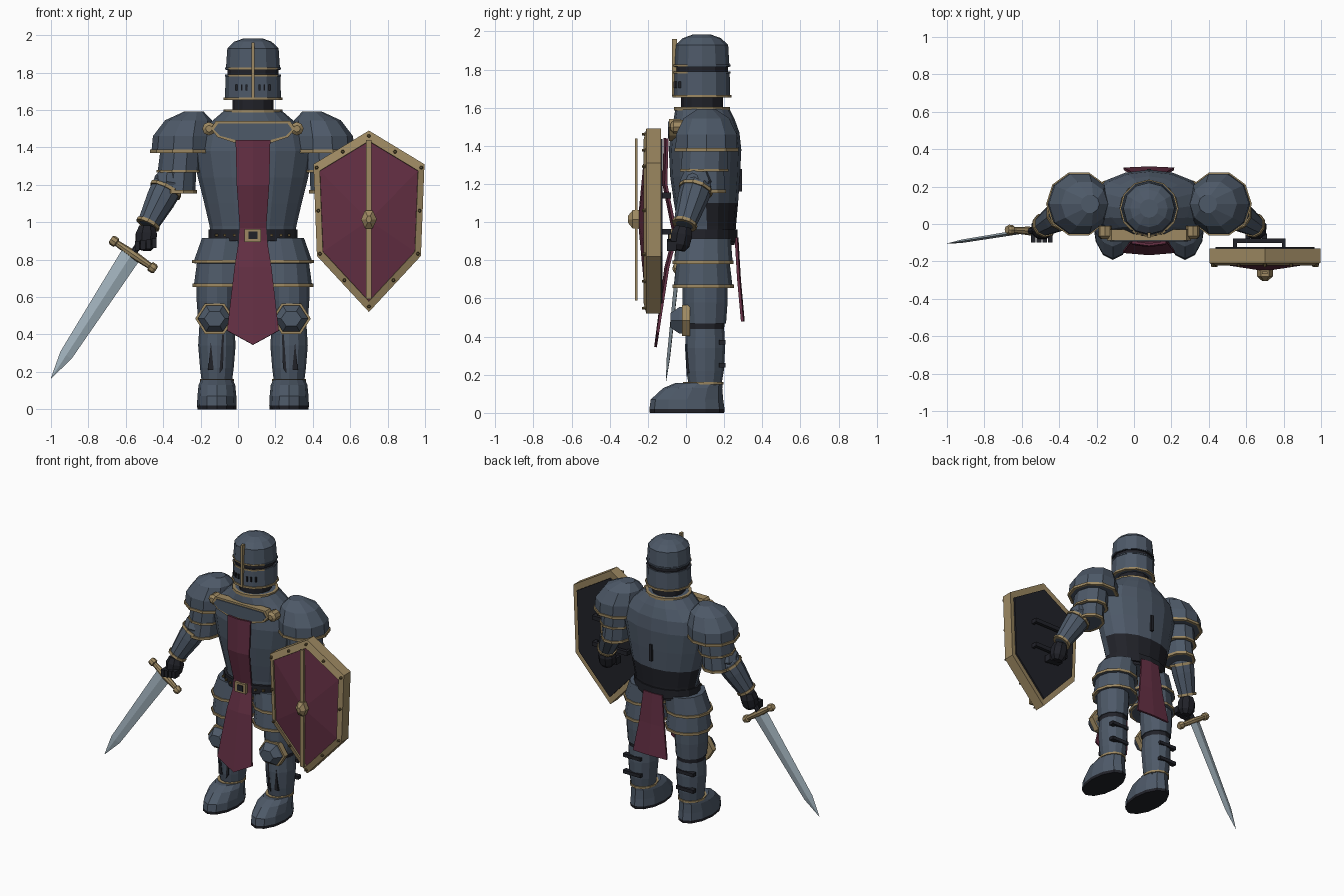
import bpy, bmesh, math
from mathutils import Vector, Matrix

if "Cube" in bpy.data.objects:
    bpy.data.objects.remove(bpy.data.objects["Cube"])

MID = 0.08  # x of the figure's plane of symmetry; parts are built relative to it


def make_mat(name, rgb):
    m = bpy.data.materials.new(name)
    m.use_nodes = True
    col = (*rgb, 1)
    m.diffuse_color = col
    m.node_tree.nodes["Principled BSDF"].inputs["Base Color"].default_value = col
    return m


STEEL = make_mat("blue steel", (.075, .1, .138))
GOLD = make_mat("old gold", (.34, .25, .122))
RED = make_mat("wine cloth", (.125, .028, .056))
DARK = make_mat("dark leather", (.015, .016, .022))
BLADE = make_mat("pale blade", (.36, .45, .51))
BRASS = make_mat("dark brass", (.12, .085, .035))


def finish(name, bm, mats, mirror=False, rule=None):
    bmesh.ops.recalc_face_normals(bm, faces=bm.faces)
    if rule:
        for f in bm.faces:
            f.material_index = int(rule(f.calc_center_median()))
    me = bpy.data.meshes.new(name)
    bm.to_mesh(me)
    bm.free()
    for m in mats:
        me.materials.append(m)
    ob = bpy.data.objects.new(name, me)
    ob.location.x = MID
    bpy.context.collection.objects.link(ob)
    if mirror:
        mod = ob.modifiers.new("Mirror", "MIRROR")
        mod.use_mirror_merge = False
    return ob


def loft(name, rings, mats, n=12, path=None, closed=False, mirror=False, rule=None):
    """Stack of ellipses (cx, cy, height, rx, ry), optionally aimed along a path."""
    bm = bmesh.new()
    frame = Matrix()
    if path:
        a, b = Vector(path[0]), Vector(path[1])
        frame = Matrix.Translation(a) @ (b - a).to_track_quat('Z', 'Y').to_matrix().to_4x4()
    loops = []
    for cx, cy, h, rx, ry in rings:
        angles = [math.tau * i / n for i in range(n)]
        loops.append([bm.verts.new(frame @ Vector((cx + rx * math.cos(t), cy + ry * math.sin(t), h)))
                      for t in angles])
    pairs = list(zip(loops, loops[1:]))
    if closed:
        pairs.append((loops[-1], loops[0]))
    else:
        bm.faces.new(loops[0])
        bm.faces.new(loops[-1])
    for lo, hi in pairs:
        for i in range(n):
            j = (i + 1) % n
            bm.faces.new((lo[i], lo[j], hi[j], hi[i]))
    return finish(name, bm, mats, mirror, rule)


def hoop(name, cx, cy, z, rx, ry, mats, h=.018, n=12, **kw):
    o, i = .007, -.012
    rings = [(cx, cy, z + s * h / 2, rx + d, ry + d) for s, d in ((-1, o), (1, o), (1, i), (-1, i))]
    return loft(name, rings, mats, n, closed=True, **kw)


def box(name, center, size, mat, mirror=False):
    bm = bmesh.new()
    bmesh.ops.create_cube(bm, size=1, matrix=Matrix.Translation(center) @ Matrix.Diagonal((*size, 1)))
    return finish(name, bm, [mat], mirror)


def plate(name, pts, front, back, mat, mirror=False):
    bm = bmesh.new()
    f = bm.faces.new([bm.verts.new((x, front, z)) for x, z in pts])
    new = bmesh.ops.extrude_face_region(bm, geom=[f])["geom"]
    bmesh.ops.translate(bm, vec=(0, back - front, 0), verts=[v for v in new if isinstance(v, bmesh.types.BMVert)])
    return finish(name, bm, [mat], mirror)


def cloth(name, rows, fold):
    """Hanging strip: rows of (height, half width, y, height of the middle)."""
    bm = bmesh.new()
    loops = [[bm.verts.new(p) for p in ((-w, y, z), (0, y + fold, zm), (w, y, z))] for z, w, y, zm in rows]
    for a, b in zip(loops, loops[1:]):
        for i in (0, 1):
            bm.faces.new((a[i], a[i + 1], b[i + 1], b[i]))
    ob = finish(name, bm, [RED])
    mod = ob.modifiers.new("Thickness", "SOLIDIFY")
    mod.thickness, mod.offset = .014, 0


# Torso, with the lower back left as dark padding
loft("torso", [(0, .11, .88, .22, .145), (0, .11, .98, .232, .152), (0, .105, 1.1, .26, .168),
               (0, .1, 1.24, .295, .183), (0, .1, 1.38, .322, .19), (0, .1, 1.47, .3, .18),
               (0, .095, 1.54, .22, .16), (0, .085, 1.6, .15, .14)], [STEEL, DARK], 16,
     rule=lambda c: c.z < 1.1 and c.y > .13)
box("back_buckle", (0, .283, 1.22), (.02, .022, .12), DARK)
hoop("collar_trim", 0, .085, 1.595, .15, .14, [GOLD], n=16)
loft("neck", [(0, .085, 1.56, .11, .11), (0, .085, 1.68, .11, .11)], [DARK])
gorget = [(-.2, 1.54), (.2, 1.54), (.225, 1.5), (.19, 1.455), (.1, 1.425), (-.1, 1.425), (-.19, 1.455), (-.225, 1.5)]
plate("gorget_trim", gorget, -.088, -.03, GOLD)
plate("gorget", [(x * .93, 1.485 + (z - 1.485) * .76) for x, z in gorget], -.094, -.04, STEEL)
loft("gorget_disk", [(0, 0, 0, .036, .036), (0, 0, .055, .036, .036), (0, 0, .07, .018, .018)], [GOLD], 8,
     path=((-.235, -.01, 1.5), (-.235, -.1, 1.5)), mirror=True)

# Helm
loft("helm", [(0, .083, 1.655, .15, .148), (0, .083, 1.79, .146, .146), (0, .083, 1.791, .136, .136),
              (0, .083, 1.814, .136, .136), (0, .083, 1.815, .145, .145), (0, .083, 1.93, .137, .138),
              (0, .083, 1.965, .1, .1), (0, .083, 1.983, .05, .05)], [STEEL, DARK],
     rule=lambda c: 1.789 < c.z < 1.816 and abs(c.y - .083) + abs(c.x) > .03)
hoop("helm_rim", 0, .083, 1.66, .15, .148, [GOLD], h=.014)
for name, z in (("visor_lower_trim", 1.785), ("visor_upper_trim", 1.821)):
    hoop(name, 0, .083, z, .143, .143, [STEEL, GOLD], h=.01, rule=lambda c: c.y < .04)
box("helm_bar", (0, -.06, 1.81), (.018, .028, .3), GOLD)
for i, x in enumerate((.035, .06, .088)):
    y = .083 - math.sqrt(.143 ** 2 - x * x)
    box(f"breath_slit_{i}", (x, y, 1.72), (.009, .018, .034), DARK, True)

# Belt and cloth
cloth("front_tabard", [(1.44, .092, -.098, 1.44), (1.2, .086, -.105, 1.2), (.97, .07, -.058, .97),
                       (.9, .075, -.058, .9), (.76, .098, -.095, .76), (.42, .138, -.148, .345)], -.012)
cloth("back_tabard", [(.92, .075, .262, .92), (.7, .1, .275, .7), (.48, .135, .295, .48)], .006)
hoop("belt", 0, .1, .93, .232, .163, [DARK], h=.062, n=16)
box("buckle", (0, -.075, .93), (.088, .03, .07), GOLD)
box("buckle_centre", (0, -.088, .93), (.046, .012, .042), DARK)
for i, x in enumerate((.1, .15, .195)):
    y = .1 - .165 * math.sqrt(1 - (x / .235) ** 2)
    box(f"belt_stud_{i}", (x, y, .93), (.014, .03, .014), BRASS, True)

# Hip plates, one skirt of two tiers for each leg
T = -.165
loft("hip_plates", [(T, .09, .655, .152, .155), (T, .09, .78, .135, .14), (T, .09, .781, .155, .155),
                    (T + .02, .095, .915, .128, .14)], [STEEL], mirror=True)
hoop("hip_trim_upper", T, .09, .79, .153, .153, [GOLD], mirror=True)
hoop("hip_trim_lower", T, .09, .664, .151, .154, [GOLD], mirror=True)

# Legs
L = -.193
loft("thigh", [(L, .1, .47, .1, .11), (L, .1, .58, .108, .118), (L, .1, .7, .108, .118)], [STEEL], mirror=True)
loft("knee_joint", [(L, .1, .4, .09, .098), (L, .1, .5, .096, .103)], [DARK], mirror=True)
loft("shin", [(L, .1, .14, .08, .085), (L, .1, .22, .09, .098), (L, .1, .34, .1, .105), (L, .1, .44, .094, .1)],
     [STEEL], mirror=True)
knee = ((-.205, .02, .485), (-.205, -.1, .485))
loft("knee_trim", [(0, 0, 0, .104, .094), (0, 0, .04, .104, .094)], [GOLD], 6, path=knee, mirror=True)
loft("knee_cop", [(0, 0, 0, .09, .08), (0, 0, .055, .09, .08), (0, 0, .1, .055, .045)], [STEEL], 6,
     path=knee, mirror=True)
plate("shin_notch_outer", [(-.24, .21), (-.21, .21), (-.225, .36)], .002, .03, DARK, True)
plate("shin_notch_inner", [(-.18, .19), (-.165, .4), (-.155, .4), (-.16, .22)], .002, .03, DARK, True)
for z in (.25, .37):
    box("calf_strap", (L - .02, .19, z), (.14, .035, .024), DARK, True)
hoop("ankle_trim", L, .09, .155, .084, .1, [GOLD], h=.014, mirror=True)
loft("boot", [(L, .005, 0, .104, .195), (L, .005, .02, .106, .197), (L, .005, .07, .104, .19),
              (L, .035, .13, .098, .155), (L, .07, .158, .084, .122)], [STEEL, DARK], mirror=True,
     rule=lambda c: c.z < .019)

# Shoulders and arms
loft("pauldron", [(-.375, .107, 1.375, .168, .17), (-.37, .107, 1.46, .165, .168),
                  (-.345, .107, 1.545, .125, .125), (-.315, .107, 1.593, .05, .05)], [STEEL], 10, mirror=True)
hoop("pauldron_trim", -.375, .107, 1.38, .168, .17, [GOLD], n=10, mirror=True)
loft("upper_arm_lames", [(-.405, .09, 1.155, .098, .12), (-.395, .095, 1.265, .09, .11),
                         (-.395, .095, 1.266, .115, .128), (-.385, .1, 1.385, .11, .125)], [STEEL], 10, mirror=True)
hoop("lame_trim_upper", -.395, .095, 1.272, .114, .127, [GOLD], n=10, mirror=True, h=.014)
hoop("lame_trim_lower", -.405, .09, 1.162, .098, .12, [GOLD], n=10, mirror=True)
loft("elbow_cop", [(0, 0, 0, .085, .085), (0, 0, .05, .08, .08), (0, 0, .085, .035, .035)], [STEEL], 8,
     path=((-.44, .06, 1.21), (-.56, .02, 1.23)), mirror=True)
fore = ((-.445, .065, 1.215), (-.566, -.01, .98))
loft("forearm", [(0, 0, -.03, .06, .06), (0, 0, .03, .084, .084), (0, 0, .11, .08, .08), (0, 0, .27, .058, .058)],
     [STEEL], 10, path=fore, mirror=True)
for name, h, r in (("vambrace_trim", .05, .084), ("cuff_trim", .262, .06)):
    hoop(name, 0, 0, h, r, r, [GOLD], n=10, path=fore, mirror=True)
loft("hand", [(0, 0, 0, .045, .045), (0, 0, .04, .062, .06), (0, 0, .095, .058, .055), (0, 0, .125, .035, .035)],
     [DARK], 8, path=((-.567, -.015, .975), (-.577, -.04, .84)), mirror=True)
for i in range(4):
    box(f"finger_{i}", (-.618 + i * .03, -.075, .875 + .004 * i), (.025, .05, .05), DARK, True)

# Sword
loft("blade", [(0, 0, 0, .012, .056), (0, 0, .66, .009, .036), (0, 0, .806, .001, .001)], [BLADE], 4,
     path=((-.643, -.035, .84), (-1.08, -.105, .165)))
g = .292
loft("crossguard", [(0, 0, 0, .02, .02), (0, 0, .012, .027, .027), (0, 0, .035, .027, .027), (0, 0, .04, .017, .017),
                    (0, 0, g / 2, .023, .023), (0, 0, g - .04, .017, .017), (0, 0, g - .035, .027, .027),
                    (0, 0, g - .012, .027, .027), (0, 0, g, .02, .02)], [GOLD], 8,
     path=((-.76, -.03, .91), (-.52, -.045, .745)))
loft("grip", [(0, 0, 0, .018, .018), (0, 0, .13, .018, .018)], [DARK], 8,
     path=((-.643, -.037, .83), (-.573, -.035, .94)))

# Shield: back board, gold rim and a low red pyramid
SX, SZ = .62, 1.01
outline = [(0, .48), (.297, .3), (.278, -.19), (0, -.49), (-.278, -.19), (-.297, .3)]


def shield():
    bm = bmesh.new()
    steps = [(.89, -.122, DARK), (.89, -.134, DARK), (1, -.13, GOLD), (1, -.208, GOLD),
             (.885, -.222, GOLD), (.88, -.212, GOLD)]
    mats = [GOLD, RED, DARK]
    loops = [[bm.verts.new((SX + x * s, y, SZ + z * s)) for x, z in outline] for s, y, _ in steps]
    bm.faces.new(loops[0]).material_index = 2
    for k, (a, b) in enumerate(zip(loops, loops[1:])):
        for i in range(6):
            j = (i + 1) % 6
            bm.faces.new((a[i], a[j], b[j], b[i])).material_index = mats.index(steps[k + 1][2])
    apex = bm.verts.new((SX, -.252, SZ))
    for i in range(6):
        bm.faces.new((loops[-1][i], loops[-1][(i + 1) % 6], apex)).material_index = 1
    finish("shield", bm, mats)


shield()
box("shield_rib", (SX, -.261, 1.015), (.03, .014, .85), GOLD)
loft("shield_boss", [(0, 0, 0, .042, .055), (0, 0, .035, .042, .055), (0, 0, .06, .015, .02)], [GOLD], 6,
     path=((SX, -.245, 1.015), (SX, -.31, 1.015)))
for i, (p, q) in enumerate(zip(outline, outline[1:] + outline[:1])):
    for k, t in enumerate((0, .5)):
        x, z = (SX + .94 * (p[0] + (q[0] - p[0]) * t), SZ + .94 * (p[1] + (q[1] - p[1]) * t))
        loft(f"shield_rivet_{i}_{k}", [(0, 0, 0, .012, .012), (0, 0, .025, .007, .007)], [BRASS], 6,
             path=((x, -.205, z), (x, -.24, z)))
for z in (.95, 1.14):
    box("shield_grip", (.59, -.09, z), (.28, .024, .03), DARK)
    for x in (.46, .72):
        box("shield_grip_post", (x, -.108, z), (.02, .04, .03), DARK)
